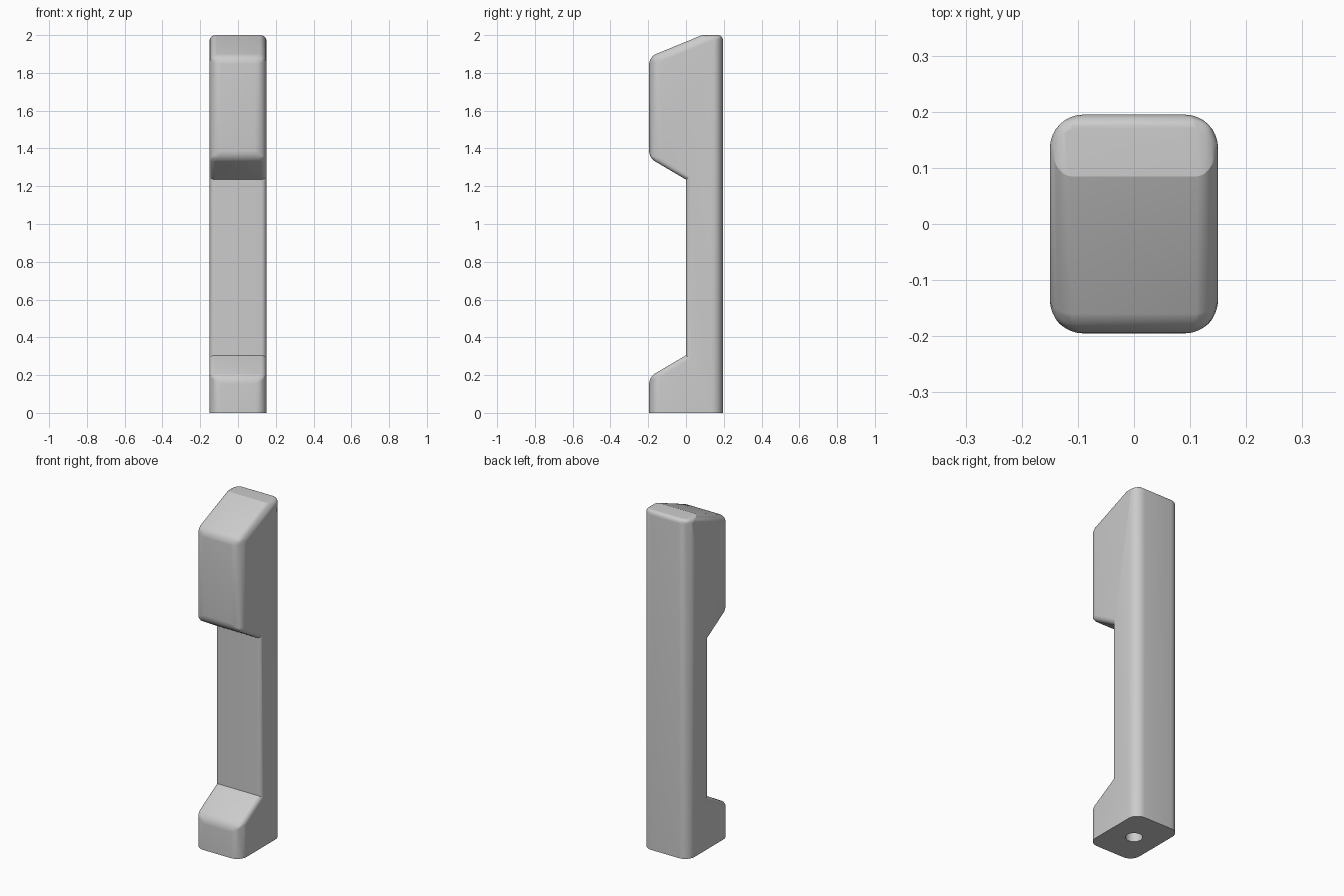
import bpy, bmesh
from math import radians

old = bpy.data.objects.get("Cube")
if old:
    bpy.data.objects.remove(old, do_unlink=True)

HALF = 0.15    # half width
DEPTH = 0.195  # half depth

# Plain grey plastic
grey = bpy.data.materials.new("light grey")
grey.use_nodes = True
colour = (0.6, 0.6, 0.6, 1)
grey.diffuse_color = colour
grey.node_tree.nodes["Principled BSDF"].inputs["Base Color"].default_value = colour

# Side outline (y, z), with the rounding of the side edge that starts at each
# point and of the cross edge that passes through it
outline = [
    (-DEPTH, 0, 0, 0),
    (DEPTH, 0, 0.06, 0),
    (DEPTH, 2, 0.025, 0.025),
    (0.085, 2, 0.05, 0),
    (-DEPTH, 1.885, 0.06, 0.038),
    (-DEPTH, 1.35, 0.03, 0.035),
    (0, 1.235, 0.025, 0),
    (0, 0.305, 0.03, 0),
    (-DEPTH, 0.19, 0.06, 0.035),
]

# Body: extruded outline with a rounding weight on each edge
bm = bmesh.new()
weight = bm.edges.layers.float.new("bevel_weight_edge")
rings = [[bm.verts.new((x, y, z)) for y, z, _, _ in outline] for x in (-HALF, HALF)]
for ring in rings:
    bm.faces.new(ring)
count = len(outline)
for i, (y, z, side, cross) in enumerate(outline):
    j = (i + 1) % count
    bm.faces.new([rings[0][i], rings[0][j], rings[1][j], rings[1][i]])
for i, (y, z, side, cross) in enumerate(outline):
    j = (i + 1) % count
    for ring in rings:
        bm.edges.get((ring[i], ring[j]))[weight] = side * 10
    bm.edges.get((rings[0][i], rings[1][i]))[weight] = cross * 10
bmesh.ops.recalc_face_normals(bm, faces=bm.faces)
mesh = bpy.data.meshes.new("handle_body")
bm.to_mesh(mesh)
bm.free()
mesh.materials.append(grey)
body = bpy.data.objects.new("handle_body", mesh)
bpy.context.collection.objects.link(body)

bevel = body.modifiers.new("rounded_edges", "BEVEL")
bevel.limit_method = "WEIGHT"
bevel.width = 0.1
bevel.segments = 8
bevel.use_clamp_overlap = False

# Round socket in the underside
bpy.ops.mesh.primitive_cylinder_add(vertices=32, radius=0.045, depth=0.4, location=(0, 0, 0))
cutter = bpy.context.object
cutter.name = "socket_cutter"
cutter.hide_render = True
cutter.data.materials.append(grey)
cut = body.modifiers.new("socket", "BOOLEAN")
cut.operation = "DIFFERENCE"
cut.solver = "EXACT"
cut.object = cutter

# Apply, tidy up and smooth the rounded edges
bpy.ops.object.select_all(action="DESELECT")
body.select_set(True)
bpy.context.view_layer.objects.active = body
for name in ("rounded_edges", "socket"):
    bpy.ops.object.modifier_apply(modifier=name)
bpy.data.objects.remove(cutter, do_unlink=True)
bpy.ops.object.shade_smooth_by_angle(angle=radians(20))
